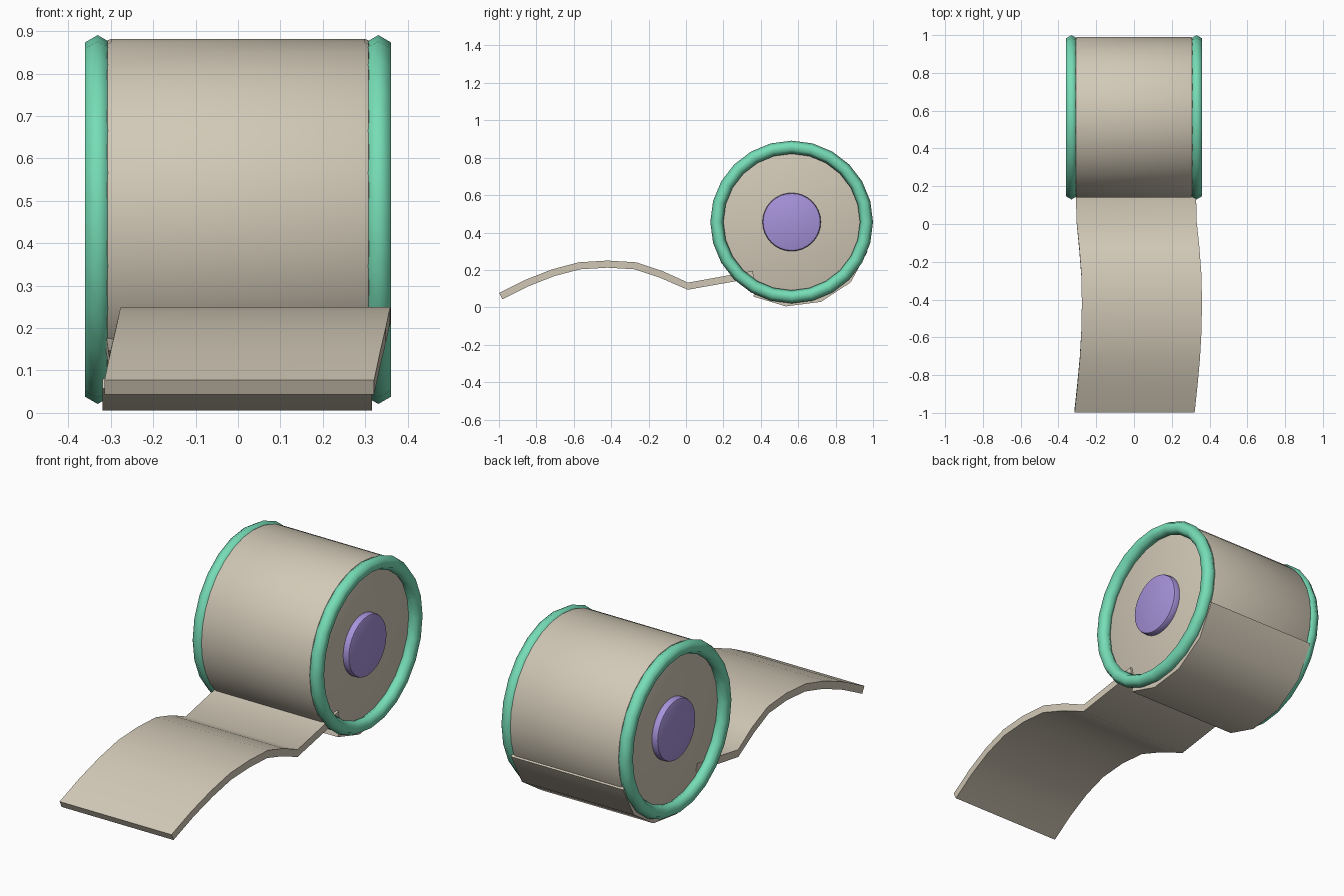
import bpy, bmesh, math
from mathutils import Vector

cube = bpy.data.objects.get("Cube")
if cube:
    bpy.data.objects.remove(cube, do_unlink=True)

CY, CZ = 0.565, 0.456      # roll axis


def material(name, rgb):
    m = bpy.data.materials.new(name)
    m.use_nodes = True
    m.diffuse_color = (*rgb, 1)
    m.node_tree.nodes["Principled BSDF"].inputs["Base Color"].default_value = (*rgb, 1)
    return m


beige = material("warm paper", (0.64, 0.58, 0.47))
green = material("mint green", (0.18, 0.72, 0.47))
purple = material("soft violet", (0.38, 0.29, 0.70))


def finish(ob, name, mat, angle=40):
    ob.name = name
    ob.data.materials.append(mat)
    bpy.ops.object.select_all(action="DESELECT")
    ob.select_set(True)
    bpy.context.view_layer.objects.active = ob
    bpy.ops.object.shade_smooth_by_angle(angle=math.radians(angle))
    return ob


def drum(name, mat, radius, half, x, bevel, sides):
    """Cylinder along x with bevelled rims."""
    bpy.ops.mesh.primitive_cylinder_add(vertices=sides, radius=radius, depth=2 * half,
                                        location=(x, CY, CZ), rotation=(0, math.pi / 2, 0))
    ob = bpy.context.object
    bm = bmesh.new()
    bm.from_mesh(ob.data)
    rims = [e for e in bm.edges if abs(e.verts[0].co.z - e.verts[1].co.z) < 1e-4]
    bmesh.ops.bevel(bm, geom=rims, offset=bevel, segments=2, profile=0.5, affect="EDGES")
    bm.to_mesh(ob.data)
    bm.free()
    return finish(ob, name, mat)


def ribbon(name, path, thickness, width):
    """Sheet swept along (y, z, x shift) points; points are its middle line."""
    bm = bmesh.new()
    rings = []
    for i, (y, z, shift) in enumerate(path):
        a, b = path[max(i - 1, 0)], path[min(i + 1, len(path) - 1)]
        t = Vector((b[0] - a[0], b[1] - a[1])).normalized()
        n = Vector((-t.y, t.x)) * thickness / 2
        rings.append([bm.verts.new((shift + sx * width / 2, y + s * n.x, z + s * n.y))
                      for sx, s in ((-1, -1), (1, -1), (1, 1), (-1, 1))])
    for r, q in zip(rings, rings[1:]):
        for k in range(4):
            j = (k + 1) % 4
            bm.faces.new((r[k], r[j], q[j], q[k]))
    bm.faces.new(rings[0])
    bm.faces.new(rings[-1])
    bmesh.ops.recalc_face_normals(bm, faces=bm.faces)
    me = bpy.data.meshes.new(name)
    bm.to_mesh(me)
    bm.free()
    ob = bpy.data.objects.new(name, me)
    bpy.context.collection.objects.link(ob)
    return finish(ob, name, beige, 35)


# Wound roll
drum("roll", beige, 0.426, 0.311, 0, 0.012, 32)

# Rim rings and hub caps on both ends
for side, sx in (("left", 1), ("right", -1)):
    bpy.ops.mesh.primitive_torus_add(major_segments=24, minor_segments=6,
                                     major_radius=0.4, minor_radius=0.035,
                                     location=(sx * 0.331, CY, CZ),
                                     rotation=(0, math.pi / 2, 0))
    finish(bpy.context.object, side + "_rim", green, 80)
    drum(side + "_hub", purple, 0.156, 0.03, sx * 0.315, 0.012, 32)

# Loose sheet: an arched tail that dips, then rises into the roll
tail = [(-0.99, 0.06, 0.003), (-0.85, 0.13, 0.018), (-0.71, 0.185, 0.031),
        (-0.57, 0.222, 0.039), (-0.42, 0.231, 0.042), (-0.27, 0.222, 0.039),
        (-0.13, 0.175, 0.028), (0.01, 0.113, 0.014), (0.25, 0.156, 0.008),
        (0.36, 0.176, 0.004)]
ribbon("loose_sheet", tail, 0.038, 0.636)

# Outer layer wrapped under the back of the roll
wrap = [(0.365, 0.074, -0.002), (0.535, 0.022, -0.002), (0.715, 0.045, -0.002),
        (0.868, 0.145, -0.002), (0.955, 0.305, -0.002)]
ribbon("outer_wrap", wrap, 0.034, 0.636)
